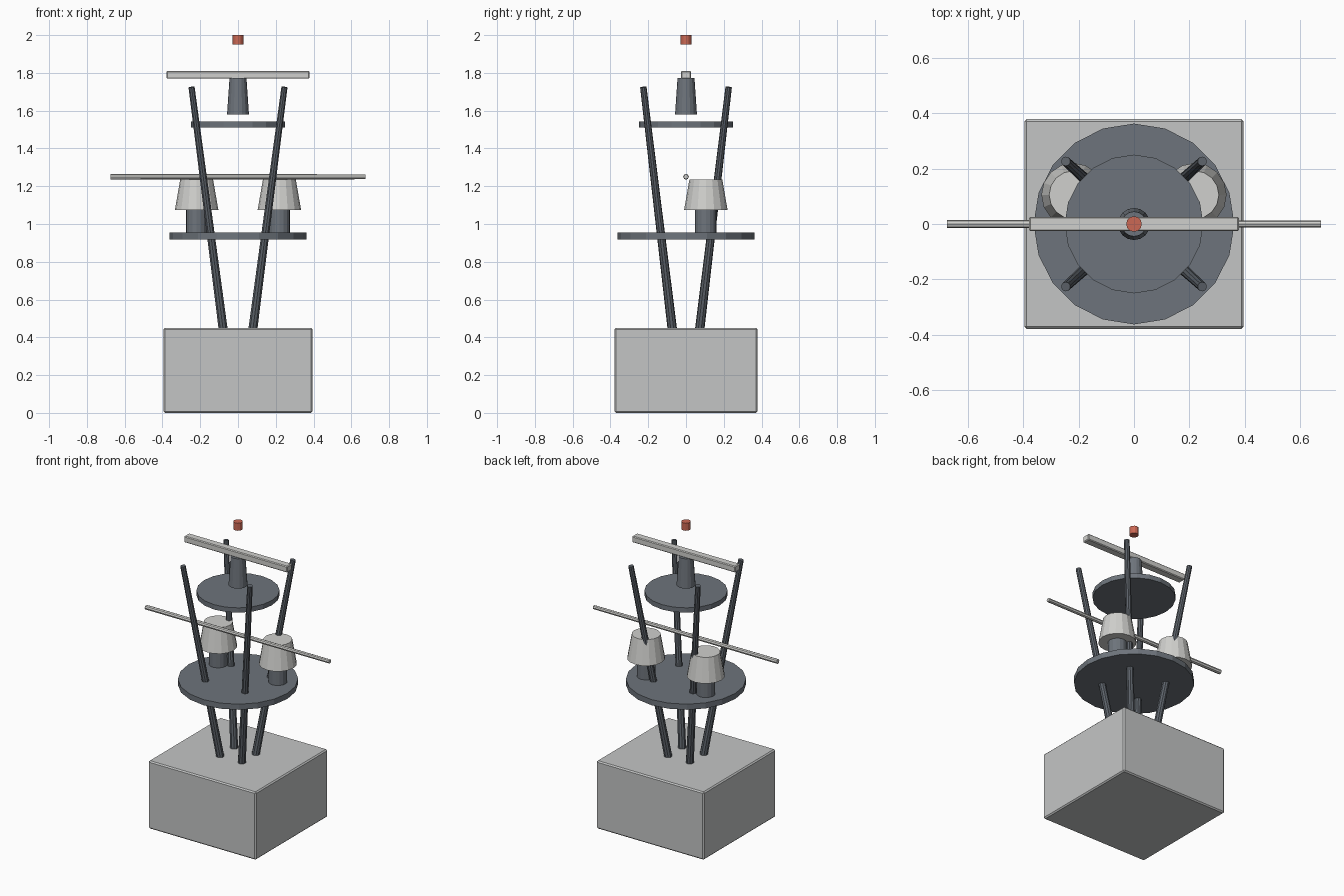
import bpy
import bmesh
from mathutils import Vector, Matrix

cube = bpy.data.objects.get("Cube")
if cube:
    bpy.data.objects.remove(cube, do_unlink=True)


def material(name, rgb):
    mat = bpy.data.materials.new(name)
    mat.use_nodes = True
    colour = (*rgb, 1)
    mat.diffuse_color = colour
    mat.node_tree.nodes["Principled BSDF"].inputs["Base Color"].default_value = colour
    return mat


STONE = material("light grey", (0.55, 0.56, 0.56))
PALE = material("pale grey", (0.63, 0.63, 0.61))
SLATE = material("slate grey", (0.155, 0.175, 0.2))
DARK = material("dark slate", (0.11, 0.125, 0.145))
RED = material("signal red", (0.6, 0.14, 0.09))


def finish(name, bm, mat):
    mesh = bpy.data.meshes.new(name)
    bm.to_mesh(mesh)
    bm.free()
    mesh.materials.append(mat)
    obj = bpy.data.objects.new(name, mesh)
    bpy.context.collection.objects.link(obj)
    return obj


def box(name, size, centre, mat, bevel):
    bm = bmesh.new()
    bmesh.ops.create_cube(bm, size=1)
    bmesh.ops.scale(bm, vec=size, verts=bm.verts)
    bmesh.ops.translate(bm, vec=centre, verts=bm.verts)
    obj = finish(name, bm, mat)
    mod = obj.modifiers.new("edge bevel", "BEVEL")
    mod.width = bevel
    mod.segments = 1
    return obj


def tapered(name, start, end, r_start, r_end, sides, mat):
    """Closed cylinder or truncated cone running from start to end."""
    start, end = Vector(start), Vector(end)
    axis = end - start
    turn = Vector((0, 0, 1)).rotation_difference(axis).to_matrix().to_4x4()
    bm = bmesh.new()
    bmesh.ops.create_cone(bm, cap_ends=True, segments=sides, radius1=r_start,
                          radius2=r_end, depth=axis.length,
                          matrix=Matrix.Translation((start + end) / 2) @ turn)
    return finish(name, bm, mat)


def upright(name, x, y, z0, z1, r0, r1, sides, mat):
    return tapered(name, (x, y, z0), (x, y, z1), r0, r1, sides, mat)


# Base block
box("base_block", (0.79, 0.756, 0.45), (0, 0, 0.225), STONE, 0.008)

# Four splayed legs
for side, sx in (("left", 1), ("right", -1)):
    for end, sy in (("front", -1), ("back", 1)):
        tapered(f"{end}_{side}_leg", (sx * 0.077, sy * 0.071, 0.43),
                (sx * 0.246, sy * 0.226, 1.725), 0.025, 0.017, 10, DARK)

# Round platforms
upright("lower_platform", 0, 0, 0.918, 0.955, 0.362, 0.362, 20, SLATE)
upright("upper_platform", 0, 0, 1.51, 1.542, 0.25, 0.25, 20, SLATE)

# Pair of capped stems on the lower platform
for side, sx in (("left", 1), ("right", -1)):
    x, y = sx * 0.219, 0.105
    upright(f"{side}_stem", x, y, 0.95, 1.08, 0.057, 0.057, 16, SLATE)
    upright(f"{side}_cap", x, y, 1.075, 1.236, 0.115, 0.087, 16, PALE)

# Horizontal rod
tapered("cross_rod", (-0.675, 0, 1.25), (0.675, 0, 1.25), 0.015, 0.013, 8, PALE)

# Mast, top bar and beacon
upright("mast", 0, 0, 1.58, 1.772, 0.058, 0.045, 16, SLATE)
box("top_bar", (0.757, 0.052, 0.042), (0, 0, 1.79), PALE, 0.005)
upright("beacon", 0, 0, 1.95, 2.0, 0.028, 0.028, 12, RED)
